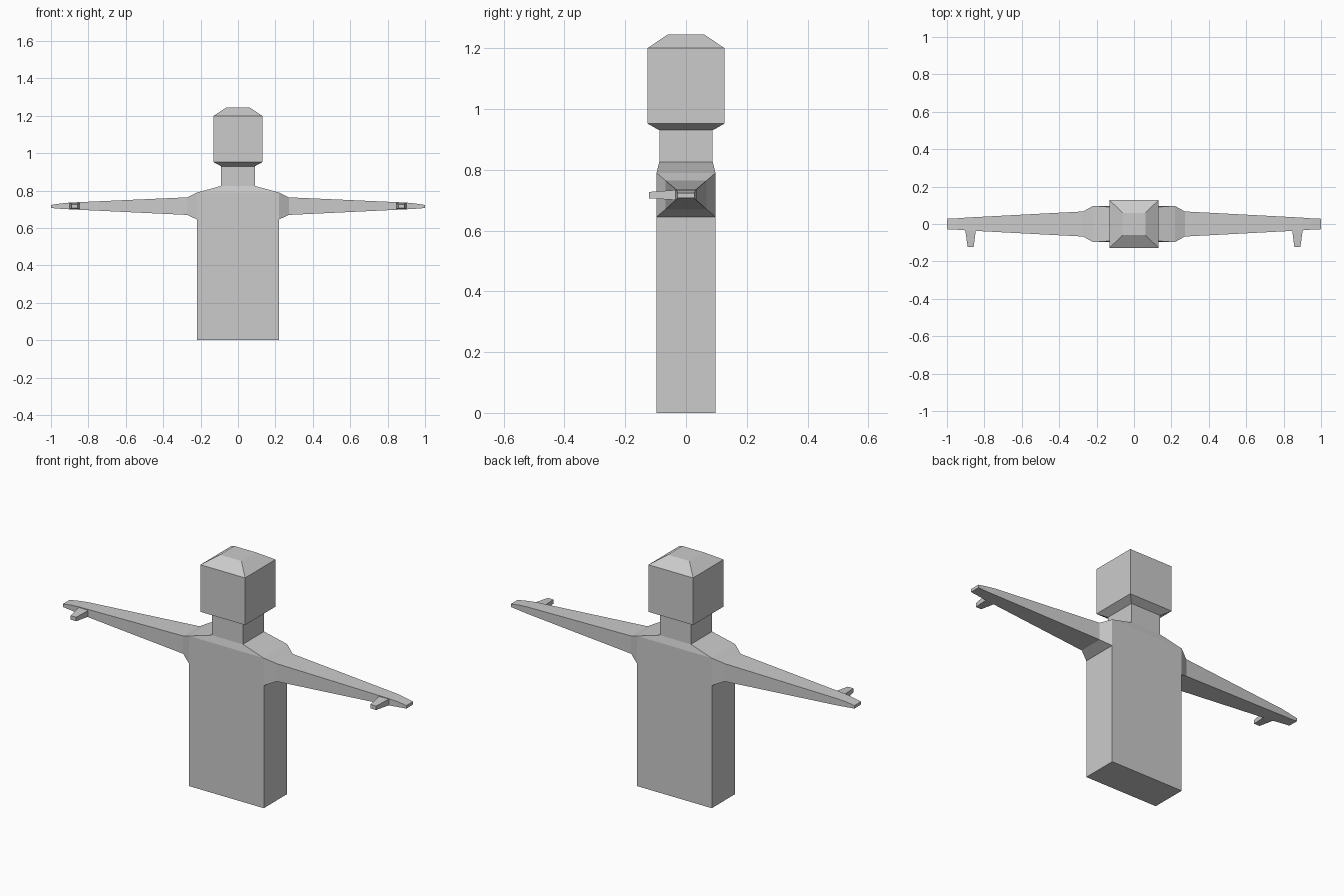
import bpy
import bmesh

cube = bpy.data.objects.get("Cube")
if cube:
    bpy.data.objects.remove(cube, do_unlink=True)

GREY = (0.6, 0.6, 0.6, 1.0)
grey = bpy.data.materials.new("plain_grey")
grey.use_nodes = True
grey.diffuse_color = GREY
grey.node_tree.nodes["Principled BSDF"].inputs["Base Color"].default_value = GREY


def rect(axis, at, a0, a1, b0, b1):
    """Four corners of a rectangle across the given axis."""
    corners = [(a0, b0), (a1, b0), (a1, b1), (a0, b1)]
    place = {"x": lambda a, b: (at, a, b),
             "y": lambda a, b: (a, at, b),
             "z": lambda a, b: (a, b, at)}[axis]
    return [place(a, b) for a, b in corners]


def loft(name, rings, cap_start=True, open_sides=None):
    """Skin rectangles into one flat-faced part; open_sides leaves x-facing holes on a span."""
    bm = bmesh.new()
    loops = [[bm.verts.new(p) for p in ring] for ring in rings]
    for span, (low, high) in enumerate(zip(loops, loops[1:])):
        for i in range(4):
            if span == open_sides and i % 2:
                continue
            j = (i + 1) % 4
            bm.faces.new((low[i], low[j], high[j], high[i]))
    if cap_start:
        bm.faces.new(loops[0][::-1])
    bm.faces.new(loops[-1])
    bm.normal_update()
    # Closed parts with a reversed ring order are turned outward
    if rings[0][0][0] < rings[-1][0][0] * -1 or name.endswith("thumb"):
        bmesh.ops.recalc_face_normals(bm, faces=bm.faces)
    mesh = bpy.data.meshes.new(name)
    bm.to_mesh(mesh)
    bm.free()
    mesh.materials.append(grey)
    obj = bpy.data.objects.new(name, mesh)
    bpy.context.collection.objects.link(obj)
    return obj


# Torso, shoulders, neck and head: height, half width, half depth
body = [(0, 0.218, 0.097), (0.645, 0.218, 0.097), (0.79, 0.218, 0.097),
        (0.825, 0.09, 0.088), (0.93, 0.09, 0.088), (0.952, 0.13, 0.127),
        (1.2, 0.13, 0.127), (1.245, 0.062, 0.06)]
loft("body_and_head", [rect("z", z, -w, w, -d, d) for z, w, d in body], open_sides=1)

# Arms: distance out, half depth, bottom, top
arm = [(0.218, 0.097, 0.645, 0.79), (0.272, 0.067, 0.67, 0.764),
       (0.9, 0.034, 0.7, 0.736), (0.95, 0.03, 0.703, 0.731), (1, 0.028, 0.707, 0.723)]

# Thumbs: depth, inner edge, outer edge, bottom, top
thumb = [(-0.025, 0.845, 0.903, 0.7, 0.734), (-0.122, 0.857, 0.89, 0.706, 0.727)]

for side, s in (("left", 1), ("right", -1)):
    # Swapping the depth edges on the right keeps its faces outward
    loft(side + "_arm", [rect("x", s * x, -s * d, s * d, lo, hi) for x, d, lo, hi in arm],
         cap_start=False)
    loft(side + "_thumb", [rect("y", y, s * a, s * b, lo, hi) for y, a, b, lo, hi in thumb])
